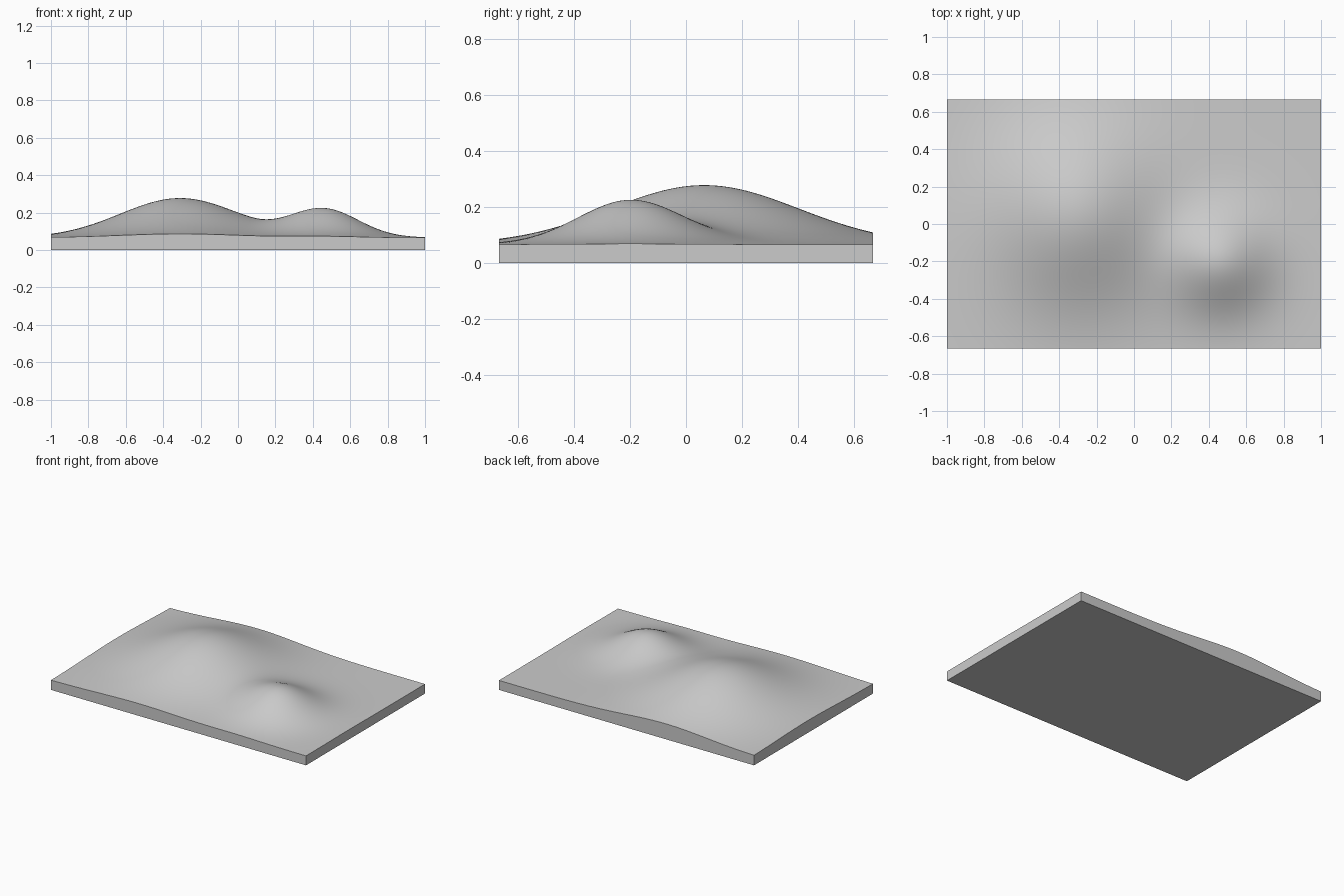
import bpy, bmesh, math
from mathutils import Matrix

cube = bpy.data.objects.get("Cube")
if cube:
    bpy.data.objects.remove(cube, do_unlink=True)

LENGTH, WIDTH, BASE = 2.0, 1.333, 0.067
# Hills: centre x, centre y, height, spread along x, spread along y
HILLS = [(-0.31, 0.065, 0.211, 0.45, 0.475),
         (0.46, -0.2, 0.15, 0.262, 0.262)]


def ground_height(x, y):
    return BASE + sum(h * math.exp(-((x - cx) / sx) ** 2 - ((y - cy) / sy) ** 2)
                      for cx, cy, h, sx, sy in HILLS)


def make_material(name, colour):
    mat = bpy.data.materials.new(name)
    mat.use_nodes = True
    mat.diffuse_color = colour
    mat.node_tree.nodes["Principled BSDF"].inputs["Base Color"].default_value = colour
    return mat


# Rolling top surface
bm = bmesh.new()
bmesh.ops.create_grid(bm, x_segments=120, y_segments=80, size=1,
                      matrix=Matrix.Diagonal((LENGTH / 2, WIDTH / 2, 1, 1)))
for v in bm.verts:
    v.co.z = ground_height(v.co.x, v.co.y)

# Side walls and flat underside
rim = [e for e in bm.edges if e.is_boundary]
walls = bmesh.ops.extrude_edge_only(bm, edges=rim)["geom"]
for v in walls:
    if isinstance(v, bmesh.types.BMVert):
        v.co.z = 0
bmesh.ops.contextual_create(bm, geom=[e for e in bm.edges if e.is_boundary])
bmesh.ops.recalc_face_normals(bm, faces=bm.faces)

mesh = bpy.data.meshes.new("terrain_slab")
bm.to_mesh(mesh)
bm.free()
mesh.materials.append(make_material("light grey", (0.6, 0.6, 0.6, 1)))
slab = bpy.data.objects.new("terrain_slab", mesh)
bpy.context.collection.objects.link(slab)

# Smooth hills with crisp slab edges
bpy.ops.object.select_all(action="DESELECT")
slab.select_set(True)
bpy.context.view_layer.objects.active = slab
bpy.ops.object.shade_smooth_by_angle(angle=math.radians(40))
